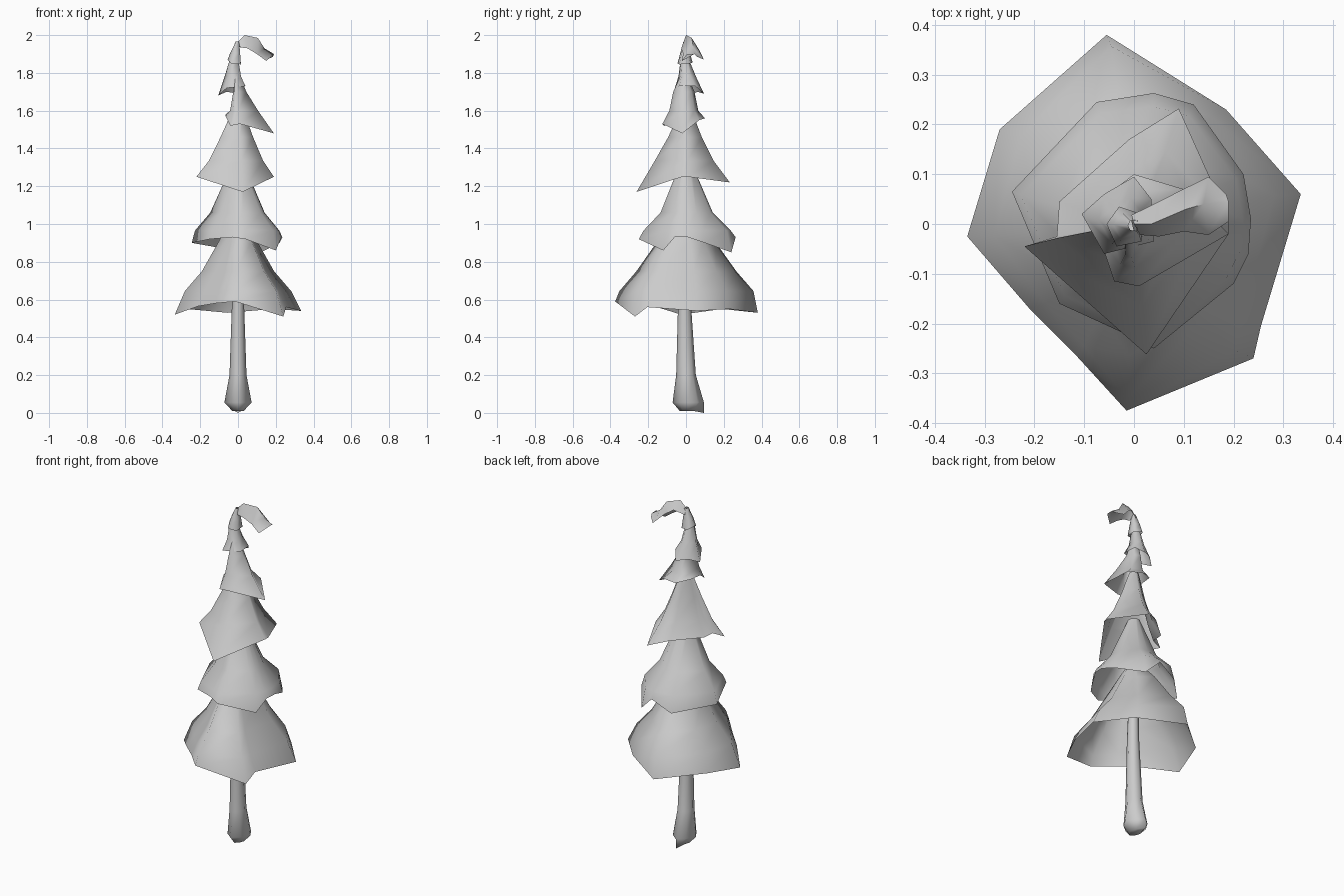
import bpy, math


def make_object(name, verts, faces, angle=85):
    mesh = bpy.data.meshes.new(name)
    mesh.from_pydata(verts, [], faces)
    mesh.update()
    ob = bpy.data.objects.new(name, mesh)
    bpy.context.collection.objects.link(ob)
    bpy.ops.object.select_all(action='DESELECT')
    ob.select_set(True)
    bpy.context.view_layer.objects.active = ob
    bpy.ops.object.shade_smooth_by_angle(angle=math.radians(angle))
    return ob


def bridge(rings, closed=True):
    """Quads between consecutive rings of equal length."""
    n = len(rings[0])
    verts = [v for ring in rings for v in ring]
    faces = []
    for r in range(len(rings) - 1):
        for i in range(n if closed else n - 1):
            j = (i + 1) % n
            faces.append((r * n + i, r * n + j, (r + 1) * n + j, (r + 1) * n + i))
    return verts, faces


def skirt(name, rim, rings, top, radius):
    """Open foliage cone: ragged rim, scaled rings (fx, fy, z), small collar at top."""
    rim = sorted(rim, key=lambda p: math.atan2(p[1] - top[1], p[0] - top[0]))
    loops = [rim]
    for fx, fy, z in reversed(rings):
        loops.append([(top[0] + (x - top[0]) * fx, top[1] + (y - top[1]) * fy, z)
                      for x, y, _ in rim])
    collar = []
    for x, y, _ in rim:
        a = math.atan2(y - top[1], x - top[0])
        collar.append((top[0] + radius * math.cos(a), top[1] + radius * math.sin(a), top[2]))
    loops.append(collar)
    return make_object(name, *bridge(loops))


# Trunk: flared diamond-like foot with a slanted base, (centre y, rx, ry, diagonal, z)
sides = 8
profile = [(0.012, 0.03, 0.045, 0.9, 0.01), (0.012, 0.072, 0.083, 0.83, 0.055),
           (0.0, 0.045, 0.052, 0.95, 0.2), (-0.008, 0.032, 0.034, 1, 0.58),
           (0.0, 0.02, 0.02, 1, 1.05)]
loops = []
for cy, rx, ry, diag, z in profile:
    loops.append([(rx * math.cos(math.tau * i / sides) * (diag if i % 2 else 1),
                   cy + ry * math.sin(math.tau * i / sides) * (diag if i % 2 else 1), z)
                  for i in range(sides)])
loops[0][2] = (0.0, 0.095, 0.0)
verts, faces = bridge(loops)
faces.append(tuple(reversed(range(sides))))
make_object("trunk", verts, faces)

# Foliage tiers, bottom to top
skirt("foliage_tier_1",
      [(-0.055, 0.38, 0.53), (-0.27, 0.19, 0.55), (-0.335, -0.025, 0.52),
       (-0.21, -0.17, 0.565), (-0.12, -0.26, 0.58), (-0.015, -0.375, 0.59),
       (0.24, -0.27, 0.51), (0.255, -0.205, 0.56), (0.335, 0.06, 0.54),
       (0.185, 0.23, 0.55)],
      [(0.3, 0.4, 0.91), (0.57, 0.7, 0.75), (0.84, 0.94, 0.645)], (0, 0, 1.04), 0.035)

skirt("foliage_tier_2",
      [(0.04, -0.25, 0.92), (0.2, -0.12, 0.86), (0.23, -0.06, 0.93),
       (0.235, 0.01, 0.93), (0.22, 0.1, 0.9), (0.12, 0.24, 0.85),
       (0.04, 0.263, 0.93), (-0.075, 0.245, 0.87), (-0.245, 0.065, 0.9),
       (-0.15, -0.16, 0.92), (-0.03, -0.215, 0.93)],
      [(0.6, 0.54, 1.06), (0.93, 0.9, 0.965)], (0, 0, 1.31), 0.035)

skirt("foliage_tier_3",
      [(-0.22, -0.045, 1.25), (0.025, -0.262, 1.17), (0.19, -0.02, 1.25),
       (0.19, 0.01, 1.25), (0.09, 0.232, 1.22), (-0.01, 0.17, 1.25),
       (-0.15, 0.045, 1.26), (-0.155, -0.025, 1.26)],
      [(0.42, 0.36, 1.46), (0.7, 0.63, 1.335)], (0, 0, 1.6), 0.03)

skirt("foliage_tier_4",
      [(-0.04, -0.115, 1.52), (0.01, -0.125, 1.53), (0.19, -0.02, 1.48),
       (0.1, 0.07, 1.55), (0.0, 0.1, 1.56), (-0.065, 0.05, 1.58),
       (-0.065, -0.04, 1.57)],
      [(0.27, 0.5, 1.7), (0.58, 0.68, 1.6)], (-0.01, -0.01, 1.78), 0.022)

skirt("foliage_tier_5",
      [(-0.105, 0.02, 1.68), (-0.06, -0.06, 1.72), (0.04, -0.035, 1.73),
       (0.035, 0.05, 1.73), (0.0, 0.095, 1.69), (-0.06, 0.06, 1.7)],
      [(0.6, 0.6, 1.78)], (-0.02, -0.01, 1.88), 0.022)

skirt("foliage_tier_6",
      [(-0.055, 0.0, 1.87), (-0.035, -0.045, 1.85), (0.015, -0.035, 1.845),
       (0.015, 0.02, 1.85), (-0.03, 0.035, 1.855)],
      [(0.75, 0.65, 1.905)], (0.0, -0.003, 1.965), 0.012)

# Drooping tip: folded sheet with a ridge and two ragged edges
ridge = [(0.0, 0.0, 1.965), (0.035, 0.0, 2.0), (0.105, 0.03, 1.985),
         (0.14, 0.04, 1.93), (0.19, 0.045, 1.9)]
back = [(-0.005, 0.018, 1.93), (0.05, 0.045, 1.955), (0.095, 0.068, 1.925),
        (0.15, 0.095, 1.87), (0.185, 0.06, 1.885)]
front = [(0.012, -0.022, 1.935), (0.05, -0.025, 1.93), (0.1, -0.015, 1.9),
         (0.15, -0.022, 1.863), (0.19, 0.005, 1.9)]
make_object("drooping_tip", *bridge([front, ridge, back], closed=False))
